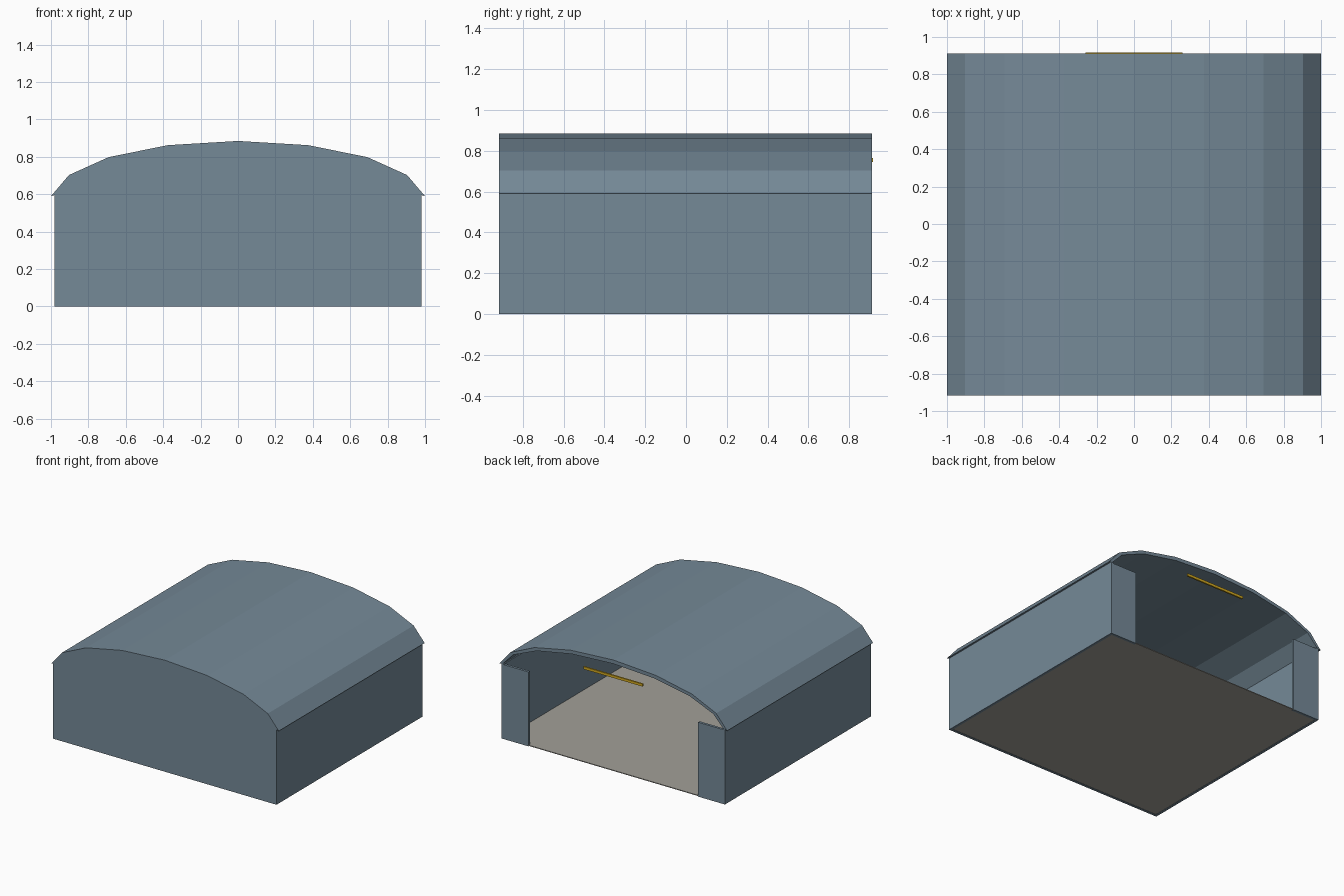
import bpy, bmesh, math

if "Cube" in bpy.data.objects:
    bpy.data.objects.remove(bpy.data.objects["Cube"])

Y0, Y1 = -0.917, 0.912      # front and back ends of the building
WX, EAVE = 0.98, 0.59       # wall half width, eave height
T = 0.02                    # sheet thickness


def material(name, rgb):
    m = bpy.data.materials.new(name)
    m.diffuse_color = (*rgb, 1)
    m.use_nodes = True
    m.node_tree.nodes["Principled BSDF"].inputs["Base Color"].default_value = m.diffuse_color
    return m


slate = material("slate_blue_metal", (0.178, 0.252, 0.312))
concrete = material("pale_concrete", (0.36, 0.35, 0.315))
yellow = material("amber_yellow", (0.65, 0.40, 0.015))


def prism(name, profile, y0, y1, mat):
    """Extrude an (x, z) outline along y."""
    bm = bmesh.new()
    a = [bm.verts.new((x, y0, z)) for x, z in profile]
    b = [bm.verts.new((x, y1, z)) for x, z in profile]
    bm.faces.new(a)
    bm.faces.new(b[::-1])
    n = len(a)
    for i in range(n):
        j = (i + 1) % n
        bm.faces.new((a[i], b[i], b[j], a[j]))
    bmesh.ops.recalc_face_normals(bm, faces=bm.faces)
    me = bpy.data.meshes.new(name)
    bm.to_mesh(me)
    bm.free()
    me.materials.append(mat)
    ob = bpy.data.objects.new(name, me)
    bpy.context.collection.objects.link(ob)
    return ob


def box(name, x0, x1, y0, y1, z0, z1, mat):
    return prism(name, [(x0, z0), (x1, z0), (x1, z1), (x0, z1)], y0, y1, mat)


def arch(rx, tip, rise, base, tip_z):
    """Eight-sided elliptical arch with its own eave points."""
    pts = [(rx * math.cos(i * math.pi / 8), base + rise * math.sin(i * math.pi / 8))
           for i in range(1, 8)]
    return [(tip, tip_z)] + pts + [(-tip, tip_z)]


# Barrel roof
outer = arch(0.978, 1.0, 0.295, EAVE, EAVE)
inner = arch(0.95, 0.965, 0.265, EAVE, 0.60)
prism("barrel_roof", outer + inner[::-1], Y0, Y1, slate)

# Front gable wall, filling up to the roof underside
prism("front_wall", [(-WX, 0), (WX, 0), (WX, 0.596)] + inner + [(-WX, 0.596)],
      Y0, Y0 + T, slate)

# Side walls and the short return panels beside the rear opening
for s, side in ((1, "right"), (-1, "left")):
    xs = sorted((s * WX, s * (WX - T)))
    box(side + "_wall", *xs, Y0 + T, Y1, 0, 0.596, slate)
    xs = sorted((s * (WX - T), s * 0.745))
    box(side + "_rear_panel", *xs, Y1 - T, Y1, 0, EAVE, slate)

# Floor slab
box("floor", -WX + T, WX - T, Y0 + T, Y1 - 0.004, 0.002, 0.008, concrete)

# Marker bar across the rear opening
box("marker_bar", -0.26, 0.26, 0.905, 0.917, 0.745, 0.765, yellow)
